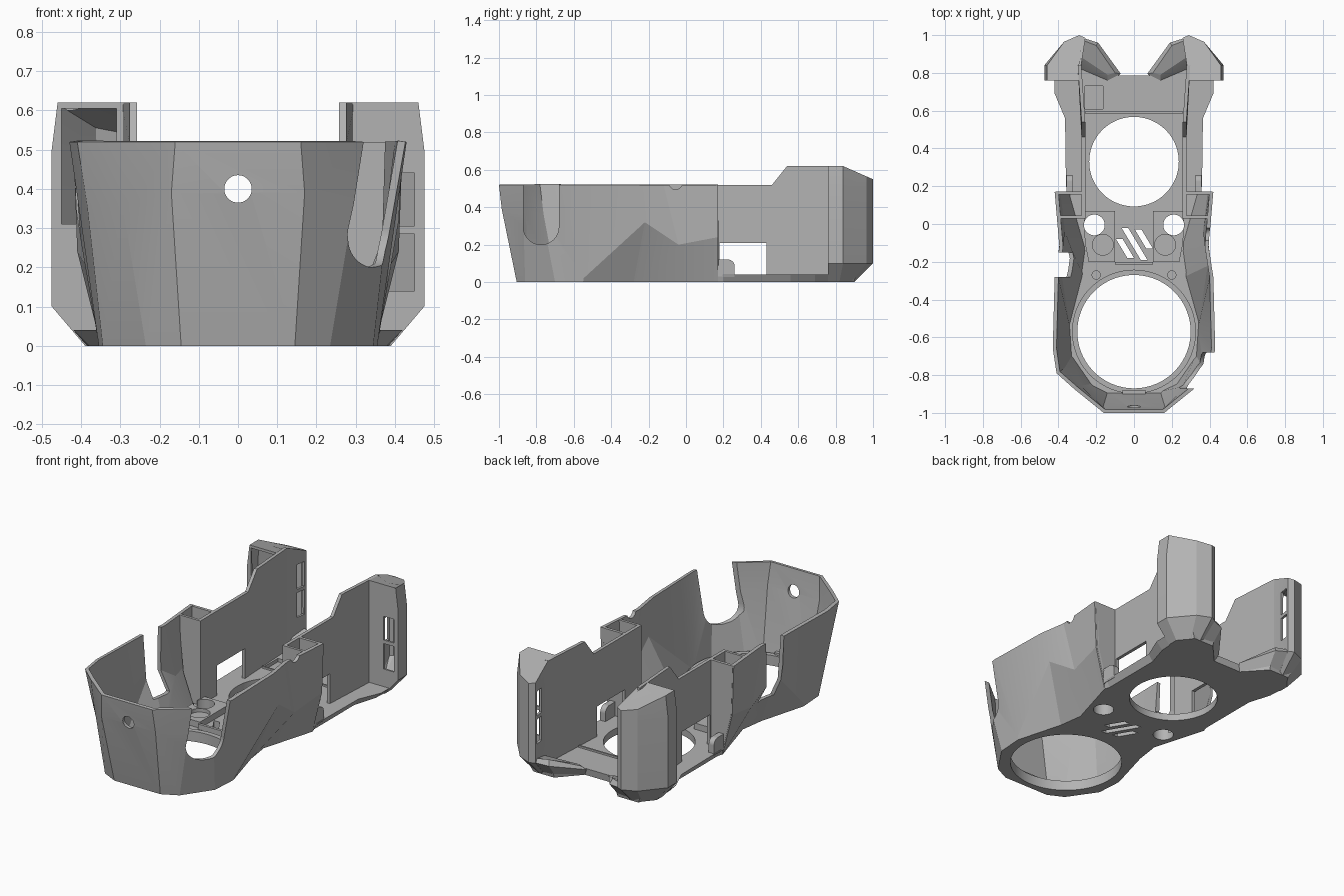
import bpy, bmesh, math
from mathutils import Matrix

if "Cube" in bpy.data.objects:
    bpy.data.objects.remove(bpy.data.objects["Cube"])

grey = bpy.data.materials.new("plain grey")
grey.use_nodes = True
COLOR = (0.45, 0.45, 0.45, 1)
grey.diffuse_color = COLOR
grey.node_tree.nodes["Principled BSDF"].inputs["Base Color"].default_value = COLOR


def finish(name, bm, recalc=True):
    if recalc:
        bmesh.ops.recalc_face_normals(bm, faces=bm.faces)
    mesh = bpy.data.meshes.new(name)
    bm.to_mesh(mesh)
    bm.free()
    mesh.materials.append(grey)
    obj = bpy.data.objects.new(name, mesh)
    bpy.context.collection.objects.link(obj)
    return obj


def loft(name, rings, closed=True):
    """Skin a stack of rings; closed rings are capped into a solid."""
    bm = bmesh.new()
    rows = [[bm.verts.new(p) for p in ring] for ring in rings]
    n = len(rows[0])
    for lo, hi in zip(rows, rows[1:]):
        for i in range(n if closed else n - 1):
            j = (i + 1) % n
            bm.faces.new((lo[i], lo[j], hi[j], hi[i]))
    if closed:
        bm.faces.new(rows[0][::-1])
        bm.faces.new(rows[-1])
    return finish(name, bm, closed)


def slab(name, outline, z0, z1):
    return loft(name, [[(x, y, z) for x, y in outline] for z in (z0, z1)])


def box(name, x, y, z):
    return slab(name, [(x[0], y[0]), (x[1], y[0]), (x[1], y[1]), (x[0], y[1])], *z)


def cylinder(name, center, r, depth, axis="Z", sides=48):
    turn = {"X": Matrix.Rotation(math.pi / 2, 4, "Y"),
            "Y": Matrix.Rotation(math.pi / 2, 4, "X"), "Z": Matrix()}[axis]
    bm = bmesh.new()
    bmesh.ops.create_cone(bm, cap_ends=True, segments=sides, radius1=r, radius2=r,
                          depth=depth, matrix=Matrix.Translation(center) @ turn)
    return finish(name, bm)


def apply(obj, kind, **settings):
    mod = obj.modifiers.new(kind.lower(), kind)
    for key, value in settings.items():
        setattr(mod, key, value)
    bpy.context.view_layer.objects.active = obj
    bpy.ops.object.modifier_apply(modifier=mod.name)


def cut(obj, *cutters):
    for cutter in cutters:
        apply(obj, "BOOLEAN", operation="DIFFERENCE", object=cutter, solver="EXACT")
        bpy.data.objects.remove(cutter)


def both(half):
    """Left-to-right path made from one half, front centre outwards."""
    return [(-p[0],) + tuple(p[1:]) for p in reversed(half)] + list(half)


# Faceted front tub: three height lines from front centre to rear corner
top = [(.16, -1, .52), (.315, -.875, .52), (.41, -.79, .52), (.43, -.66, .52),
       (.42, -.28, .52), (.395, -.12, .52), (.42, .17, .52)]
middle = [(.17, -.985, .39), (.295, -.87, .36), (.385, -.77, .36), (.358, -.548, .02),
          (.41, -.22, .32), (.385, -.04, .2), (.41, .17, .24)]
bottom = [(.145, -.905, 0), (.235, -.86, 0), (.345, -.7, 0), (.355, -.55, 0),
          (.28, -.28, 0), (.26, -.14, 0), (.35, .17, 0)]
tub = loft("front_tub", [both(bottom), both(middle), both(top)], closed=False)
apply(tub, "SOLIDIFY", thickness=.02, offset=-1)
cut(tub,
    cylinder("hole", (0, -.97, .4), .035, .2, "Y"),
    cylinder("notch_round", (.4, -.775, .295), .095, .4, "X"),
    box("notch", (.2, .6), (-.87, -.68), (.295, .6)),
    box("side_notch", (-.5, -.3), (-.28, -.15), (.17, .6)),
    cylinder("rim_dip", (.4, -.055, .53), .035, .2, "X"))

# Floor plate with bevelled rear edge, round openings and vents
rear_low = [(.34, .2), (.34, .56), (.38, .69), (.385, .78), (.33, .9), (.2, .9), (.09, .78)]
rear_high = [(.36, .2), (.365, .56), (.42, .69), (.42, .77), (.35, .91), (.2, .91), (.08, .785)]
tub_foot = [p[:2] for p in bottom]
floor = loft("floor_plate", [[(x, y, z) for x, y in both(tub_foot + rear)]
                             for rear, z in ((rear_low, 0), (rear_high, .04))])
cut(floor,
    cylinder("front_opening", (0, -.57, 0), .3, 1, sides=96),
    cylinder("rear_opening", (0, .33, 0), .237, 1, sides=96),
    box("square_recess", (-.26, -.165), (.61, .73), (.02, .1)))
for s in (-1, 1):
    cut(floor, cylinder("screw_hole", (s * .21, -.005, 0), .055, 1),
        cylinder("pin_hole", (s * .2, -.27, .04), .022, .03))
for x, y, half in ((-.05, -.13, .05), (0, -.105, .085), (.05, -.08, .05)):
    cut(floor, slab("vent", [(x - half * .6 - .015, y + half), (x + half * .6 - .015, y - half),
                             (x + half * .6 + .02, y - half), (x - half * .6 + .02, y + half)], -1, 1))

# Raised lip round the front opening
lip = cylinder("front_lip", (0, -.57, .03), .328, .056, sides=96)
cut(lip, cylinder("lip_bore", (0, -.57, 0), .3, 1, sides=96))
box("front_tab", (-.06, .06), (-.905, -.88), (.05, .07))
box("cross_rib", (-.1, .1), (-.215, -.2), (.03, .07))
box("rear_step", (-.26, .26), (.585, .595), (.03, .05))

wall_profile = [(.03, .52), (.46, .52), (.54, .62), (.84, .62), (.84, .01), (.43, .01),
                (.43, .21), (.18, .21), (.18, .01), (.03, .01)]
tower_outline = [(.285, .76), (.475, .76), (.475, .84), (.37, .965), (.29, 1), (.257, .985), (.28, .84)]
tower_foot = [(.285, .76), (.39, .76), (.39, .82), (.34, .88), (.29, .9), (.27, .89), (.28, .84)]

for s, side in ((1, "left"), (-1, "right")):
    def flip(points):
        return [(s * p[0],) + tuple(p[1:]) for p in points]

    def span(a, b):
        return sorted((s * a, s * b))

    # Upright rear wall, stepping up and veering out to the tower
    loft(side + "_rear_wall", [[(s * (x + .07 * max(0, y - .54)), y, z) for y, z in wall_profile]
                               for x in (.258, .277)])

    # Pocket closing the back of the tub
    for part, y0, y1, edge in (("front", .03, .045, ((0, .29), (.2, .365), (.52, .395))),
                               ("back", .155, .172, ((0, .345), (.24, .405), (.52, .415)))):
        loft(f"{side}_pocket_{part}", [flip([(.26, y0, z), (x, y0, z), (x, y1, z), (.26, y1, z)])
                                       for z, x in edge])

    # Screw block with round bosses
    block = slab(side + "_screw_block",
                 flip([(.1, -.2), (.24, -.2), (.26, -.1), (.265, .07), (.1, .07)]), .03, .075)
    cut(block, cylinder("screw_hole", (s * .21, -.005, 0), .055, 1),
        cylinder("boss_recess", (s * .165, -.11, .075), .055, .04))

    # Rounded lug outside the rear wall
    box(side + "_lug", span(.325, .358), (.17, .225), (.03, .12))
    cylinder(side + "_lug_round", (s * .3415, .225, .085), .035, .033, "X")
    box(side + "_lug_foot", span(.325, .358), (.225, .26), (.03, .085))

    # Hollow rear tower with sloping top and tapered foot
    roof = [((.46 if x > .47 else x), y, .62 - max(0, y - .84) * .44) for x, y in tower_outline]
    tower = loft(side + "_tower", [
        flip([(x, y, 0) for x, y in tower_foot]),
        flip([(x, y, .1) for x, y in tower_outline]),
        flip([(x, y, .5) for x, y in tower_outline]),
        flip(roof)])
    apply(tower, "SOLIDIFY", thickness=.016, offset=-1)
    for z in ((.2, .34), (.36, .5)):
        cut(tower, box("inner_slot", span(.2, .3), (.915, .97), z))
    if s > 0:
        for z in ((.14, .285), (.305, .44)):
            cut(tower, box("front_window", (.385, .45), (.7, .8), z))
    else:
        cut(tower, box("large_window", (-.45, -.31), (.7, .8), (.31, .605)))

    # Angled horn joining the floor to the tower
    loft(side + "_horn", [
        flip([(.09, .78, 0), (.2, .885, 0), (.3, .89, 0), (.3, .77, 0), (.14, .75, 0)]),
        flip([(.07, .795, .04), (.19, .96, .09), (.27, .985, .1), (.28, .82, .04), (.14, .76, .04)]),
        flip([(.1, .8, .055), (.2, .945, .12), (.265, .97, .12), (.275, .88, .1), (.14, .79, .055)])])

# Smooth only the gentle curves
for obj in bpy.context.collection.objects:
    obj.select_set(obj.type == "MESH" and obj.data.materials[:1] == [grey])
bpy.ops.object.shade_smooth_by_angle(angle=math.radians(12))
